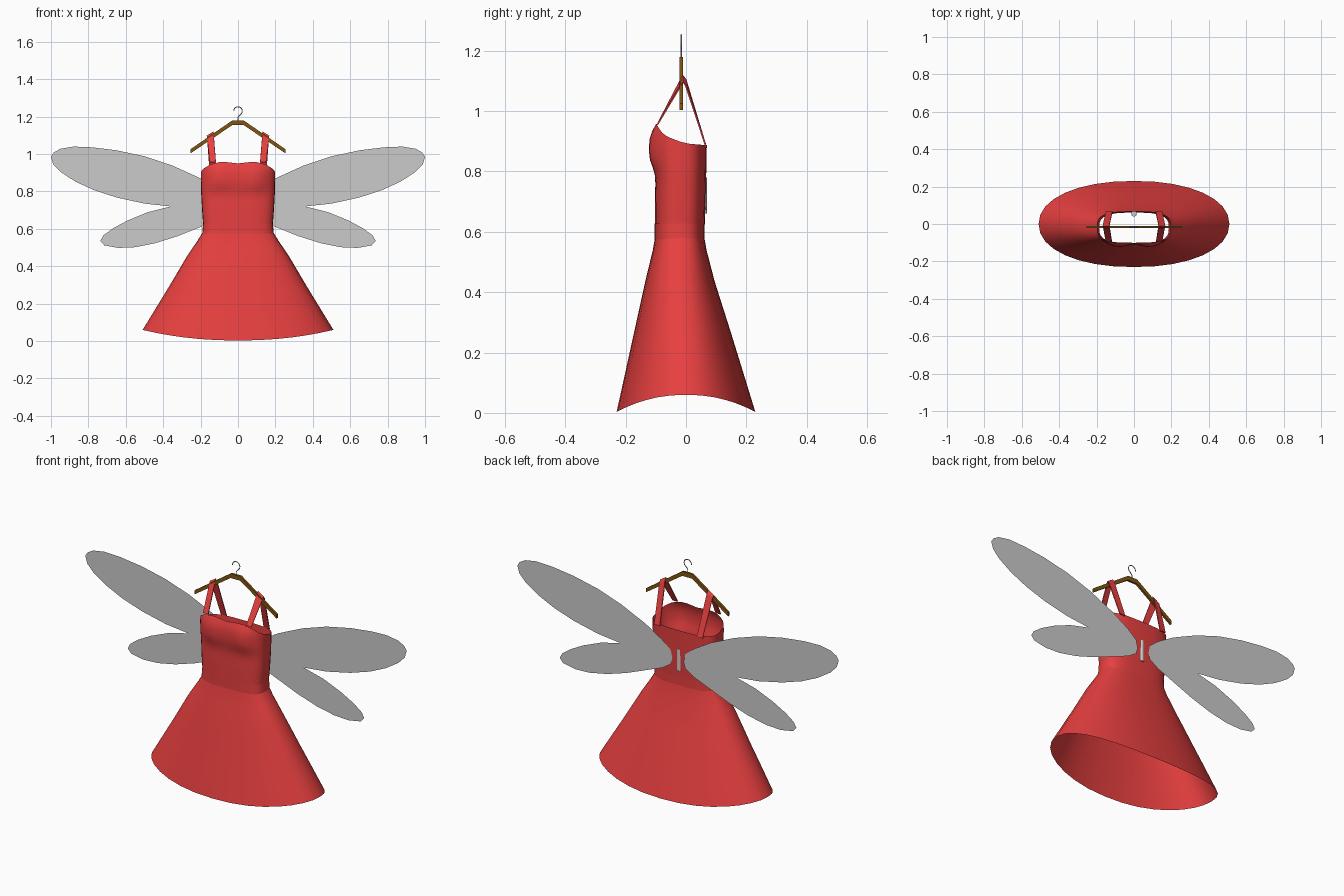
import bpy, bmesh, math
from math import sin, cos, pi, exp

if "Cube" in bpy.data.objects:
    bpy.data.objects.remove(bpy.data.objects["Cube"])

N = 32


def material(name, rgb):
    m = bpy.data.materials.new(name)
    m.diffuse_color = (*rgb, 1)
    m.use_nodes = True
    m.node_tree.nodes["Principled BSDF"].inputs["Base Color"].default_value = m.diffuse_color
    return m


RED = material("red_cloth", (0.8, 0.05, 0.05))
WOOD = material("brown_wood", (0.22, 0.09, 0.006))


def make(name, verts, faces, mat=None, smooth=None):
    me = bpy.data.meshes.new(name)
    me.from_pydata(verts, [], faces)
    bm = bmesh.new()
    bm.from_mesh(me)
    bmesh.ops.recalc_face_normals(bm, faces=bm.faces)
    bm.to_mesh(me)
    bm.free()
    ob = bpy.data.objects.new(name, me)
    bpy.context.collection.objects.link(ob)
    if mat:
        me.materials.append(mat)
    if smooth:
        bpy.ops.object.select_all(action='DESELECT')
        ob.select_set(True)
        bpy.context.view_layer.objects.active = ob
        bpy.ops.object.shade_smooth_by_angle(angle=math.radians(smooth))
    return ob


def lerp(table, z):
    """Interpolate rows of (key, values...)."""
    if z <= table[0][0]:
        return table[0][1:]
    for a, b in zip(table, table[1:]):
        if z <= b[0]:
            t = (z - a[0]) / (b[0] - a[0])
            return [p + (q - p) * t for p, q in zip(a[1:], b[1:])]
    return table[-1][1:]


def section(a, half, front, back, power):
    """Point at angle a on a rounded section; front is -y."""
    mid = (front + back) / 2
    c, s = cos(a), sin(a)
    x = half * math.copysign(abs(c) ** (2 / power), c)
    y = mid + (back - front) / 2 * math.copysign(abs(s) ** (2 / power), s)
    return x, y


def loft(name, rows, point, mat):
    verts = [point(r, 2 * pi * i / N) for r in rows for i in range(N)]
    faces = [(k * N + i, k * N + (i + 1) % N, (k + 1) * N + (i + 1) % N, (k + 1) * N + i)
             for k in range(len(rows) - 1) for i in range(N)]
    return make(name, verts, faces, mat, 50)


# Skirt: flared cone with a hem that lifts at the sides
SKIRT = [(0, 0.51, -0.23, 0.23, 2.15), (0.45, 0.367, -0.173, 0.15, 2.3),
         (0.75, 0.275, -0.135, 0.095, 2.5), (0.93, 0.212, -0.11, 0.068, 2.8),
         (1, 0.19, -0.103, 0.061, 3)]


def skirt_point(t, a):
    x, y = section(a, *lerp(SKIRT, t))
    hem = 0.003 + 0.057 * cos(a) ** 2
    return x, y, hem + (0.58 - hem) * t


loft("skirt", [0, 0.25, 0.45, 0.6, 0.75, 0.85, 0.93, 1], skirt_point, RED)

# Waistband
BAND = [(0.575, 0.191, -0.105, 0.062, 3), (0.627, 0.187, -0.105, 0.062, 3)]
loft("waistband", [0.575, 0.6, 0.627],
     lambda z, a: (*section(a, *lerp(BAND, z)), z), RED)

# Bodice: rounded tube, bust at the front, neckline falling to the back
BODICE = [(0.62, 0.186, -0.103, 0.062, 3), (0.70, 0.192, -0.103, 0.065, 3),
          (0.79, 0.197, -0.101, 0.067, 3), (0.89, 0.199, -0.103, 0.069, 3),
          (0.93, 0.198, -0.103, 0.069, 3), (0.968, 0.184, -0.095, 0.069, 3)]
NECK = [(-0.11, 0.966), (-0.095, 0.96), (-0.065, 0.922), (-0.03, 0.904),
        (0.0, 0.893), (0.07, 0.887)]


def bodice_point(t, a):
    x0, y0 = section(a, 0.19, -0.097, 0.069, 3)
    top = lerp(NECK, y0)[0] - 0.011 * exp(-(x0 / 0.06) ** 2) * (y0 < 0)
    z = 0.62 + (top - 0.62) * t
    x, y = section(a, *lerp(BODICE, z))
    if y < -0.02:
        bump = max(exp(-((x - s * 0.09) / 0.075) ** 2) for s in (-1, 1))
        rise = lerp([(0.77, 0), (0.805, 0.3), (0.83, 0.8), (0.87, 1), (0.91, 0.85), (0.968, 0)], z)[0]
        y -= 0.024 * bump * rise
    return x, y, z


loft("bodice", [i / 14 for i in range(15)], bodice_point, RED)

# Shoulder straps: ribbons (inner x, outer x, y, inner z, outer z) over the hanger
STRAP = [(0.118, 0.15, -0.095, 0.955, 0.955), (0.13, 0.165, -0.017, 1.105, 1.085),
         (0.131, 0.166, -0.01, 1.118, 1.096), (0.13, 0.165, -0.001, 1.105, 1.085),
         (0.115, 0.15, 0.067, 0.88, 0.88)]
for side, label in ((-1, "left"), (1, "right")):
    vs = []
    for xi, xo, y, zi, zo in STRAP:
        vs += [(side * xi, y, zi), (side * xo, y, zo)]
    ob = make("strap_" + label, vs, [(2 * i, 2 * i + 1, 2 * i + 3, 2 * i + 2) for i in range(4)], RED)
    mod = ob.modifiers.new("thickness", 'SOLIDIFY')
    mod.thickness = 0.005
    mod.offset = 0

# Wings: flat sheets behind the bodice, upper and lower lobe in one outline
WING = [(0.035, 0.72), (0.045, 0.765), (0.1, 0.81), (0.2, 0.87), (0.35, 0.938), (0.5, 0.988), (0.65, 1.02),
        (0.78, 1.036), (0.88, 1.04), (0.95, 1.028), (0.985, 1.008), (1.0, 0.985),
        (0.988, 0.945), (0.95, 0.905), (0.87, 0.853), (0.77, 0.807), (0.65, 0.768),
        (0.5, 0.735), (0.36, 0.72), (0.48, 0.69), (0.59, 0.645), (0.67, 0.602),
        (0.72, 0.565), (0.736, 0.536), (0.715, 0.512), (0.64, 0.498), (0.55, 0.502),
        (0.44, 0.524), (0.32, 0.562), (0.2, 0.61), (0.1, 0.65), (0.045, 0.685)]
for side, label in ((-1, "left"), (1, "right")):
    make("wing_" + label, [(side * x, 0.071, z) for x, z in WING], [range(len(WING))])

# Wing joint: small rod inside the back
bpy.ops.mesh.primitive_cylinder_add(vertices=16, radius=0.015, depth=0.12, location=(0, 0.055, 0.72))
bpy.context.object.name = "wing_joint"

# Hanger: bent wooden bar
BAR = [(-0.255, 1.003, 1.025), (-0.03, 1.155, 1.18), (0.03, 1.155, 1.18), (0.255, 1.003, 1.025)]
vs = [(x, y, z) for x, lo, hi in BAR
      for y, z in ((-0.022, lo), (-0.01, lo), (-0.01, hi), (-0.022, hi))]
fs = [(4 * k + i, 4 * k + (i + 1) % 4, 4 * k + 4 + (i + 1) % 4, 4 * k + 4 + i)
      for k in range(3) for i in range(4)] + [(0, 1, 2, 3), (12, 13, 14, 15)]
make("hanger", vs, fs, WOOD)

# Hook: thin bent wire
path = [(0, 1.17), (0, 1.197)]
path += [(0.023 * cos(a), 1.23 + 0.023 * sin(a))
         for a in [math.radians(-60 + 22 * i) for i in range(12)]]
cu = bpy.data.curves.new("hook", 'CURVE')
cu.dimensions = '3D'
cu.bevel_depth = 0.0025
cu.bevel_resolution = 1
cu.use_fill_caps = True
sp = cu.splines.new('POLY')
sp.points.add(len(path) - 1)
for p, (x, z) in zip(sp.points, path):
    p.co = (x, -0.016, z, 1)
bpy.context.collection.objects.link(bpy.data.objects.new("hook", cu))
